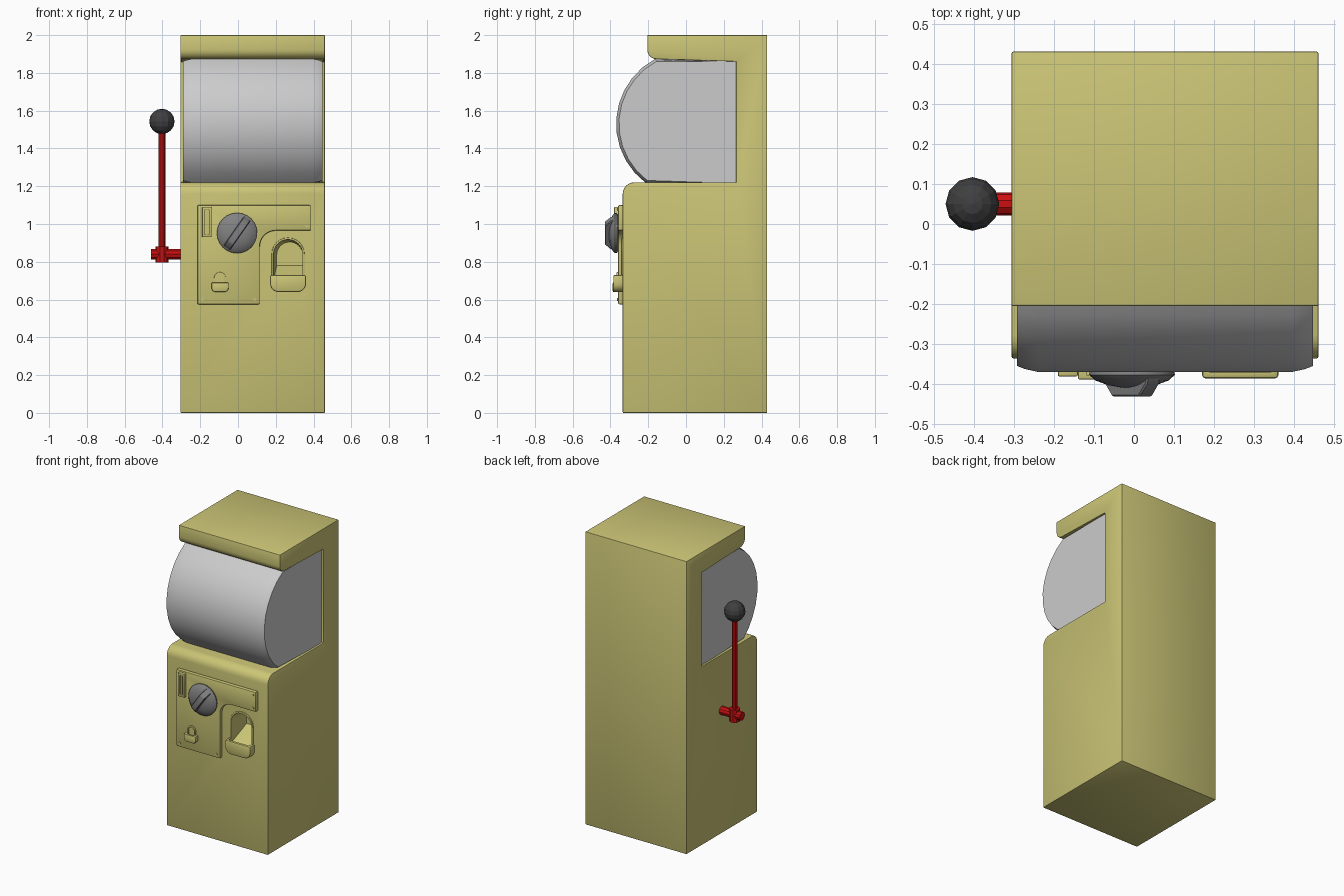
import bpy, bmesh
from math import cos, sin, radians, pi
from mathutils import Matrix, Vector

if "Cube" in bpy.data.objects:
    bpy.data.objects.remove(bpy.data.objects["Cube"])


def material(name, rgb):
    m = bpy.data.materials.new(name)
    m.diffuse_color = (*rgb, 1)
    m.use_nodes = True
    m.node_tree.nodes["Principled BSDF"].inputs["Base Color"].default_value = m.diffuse_color
    return m


YELLOW = material("yellow_paint", (0.60, 0.56, 0.18))
RED = material("red_paint", (0.6, 0.005, 0.005))
DARK = material("dark_grip", (0.05, 0.05, 0.05))
METAL = material("knob_metal", (0.22, 0.22, 0.22))


def arc(cx, cy, r, a0, a1, n):
    return [(cx + r * cos(radians(a0 + (a1 - a0) * i / n)),
             cy + r * sin(radians(a0 + (a1 - a0) * i / n))) for i in range(n + 1)]


def modify(ob, kind, **settings):
    mod = ob.modifiers.new(kind.lower(), kind)
    for k, v in settings.items():
        setattr(mod, k, v)
    bpy.context.view_layer.objects.active = ob
    bpy.ops.object.modifier_apply(modifier=mod.name)


def smooth(ob, angle=32):
    bpy.ops.object.select_all(action='DESELECT')
    ob.select_set(True)
    bpy.context.view_layer.objects.active = ob
    bpy.ops.object.shade_smooth_by_angle(angle=radians(angle))


def loft(name, rings, mat=None, bevel=0, segs=2):
    """Skin equal-length rings of 3D points and cap both ends."""
    bm = bmesh.new()
    loops = [[bm.verts.new(p) for p in ring] for ring in rings]
    n = len(loops[0])
    for a, b in zip(loops, loops[1:]):
        for i in range(n):
            bm.faces.new((a[i], a[(i + 1) % n], b[(i + 1) % n], b[i]))
    bm.faces.new(loops[0])
    bm.faces.new(loops[-1])
    bmesh.ops.recalc_face_normals(bm, faces=bm.faces)
    me = bpy.data.meshes.new(name)
    bm.to_mesh(me)
    bm.free()
    ob = bpy.data.objects.new(name, me)
    bpy.context.collection.objects.link(ob)
    if mat:
        me.materials.append(mat)
    if bevel:
        modify(ob, 'BEVEL', width=bevel, segments=segs, limit_method='ANGLE',
               angle_limit=radians(40))
    smooth(ob)
    return ob


def plate(name, pts, y0, y1, mat=YELLOW, bevel=0, segs=2):
    """Front-facing outline (x, z) given depth along y."""
    return loft(name, [[(x, y, z) for x, z in pts] for y in (y0, y1)], mat, bevel, segs)


def rod(name, p0, p1, r, sides, mat):
    p0, p1 = Vector(p0), Vector(p1)
    q = (p1 - p0).to_track_quat('Z', 'Y')
    rings = [[p + q @ Vector((x, y, 0)) for x, y in arc(0, 0, r, 0, 360, sides)[:-1]]
             for p in (p0, p1)]
    return loft(name, rings, mat)


def cut(cutter, targets):
    for t in targets:
        modify(t, 'BOOLEAN', operation='DIFFERENCE', object=cutter, solver='EXACT')
        smooth(t)
    bpy.data.objects.remove(cutter)


def arch(x0, x1, z0, z1, n=12):
    r = (x1 - x0) / 2
    return [(x0, z0), (x1, z0)] + arc(x0 + r, z1 - r, r, 0, 180, n)


def rect(x0, x1, z0, z1):
    return [(x0, z0), (x1, z0), (x1, z1), (x0, z1)]


def cup(x0, x1, z0, z1, r):
    return [(x1, z1), (x0, z1)] + arc(x0 + r, z0 + r, r, 180, 270, 6) \
        + arc(x1 - r, z0 + r, r, 270, 360, 6)


# Cabinet: base, back column and overhanging cap as one side profile
side = [(0.43, 0), (0.43, 2), (-0.205, 2)] + arc(-0.155, 1.923, 0.05, 180, 270, 6) \
    + [(0.265, 1.86), (0.265, 1.22)] + arc(-0.275, 1.16, 0.06, 90, 180, 6) + [(-0.335, 0)]
cabinet = loft("cabinet", [[(x, y, z) for y, z in side] for x in (-0.305, 0.46)],
               YELLOW, 0.004)

# Bowed display window with chamfered ends
rings = []
for x, r in ((-0.292, 0.375), (-0.272, 0.383), (-0.24, 0.39),
             (0.395, 0.39), (0.427, 0.383), (0.447, 0.375)):
    prof = [(0.268, 1.215), (0.268, 1.862)] + arc(0.02, 1.53, r, 118, 233, 10)
    rings.append([(x, y, max(z, 1.215)) for y, z in prof])
loft("display_window", rings)

# L-shaped control panel with a curved inner corner
outline = [(-0.215, 0.575), (0.115, 0.575)] + arc(0.2, 0.88, 0.085, 180, 90, 8) \
    + [(0.385, 0.965), (0.385, 1.10), (-0.215, 1.10)]
plate("control_panel", outline, -0.33, -0.36, bevel=0.007)
for i, (x, z) in enumerate(((-0.188, 0.6), (0.088, 0.6), (0.365, 1.078), (0.365, 0.988))):
    rod(f"panel_screw_{i + 1}", (x, -0.355, z), (x, -0.364, z), 0.008, 10, YELLOW)

# Coin slot
slot = plate("coin_slot", rect(-0.19, -0.14, 0.93, 1.09), -0.355, -0.38, bevel=0.004)
cut(plate("slot_cutter", rect(-0.177, -0.153, 0.945, 1.075), -0.37, -0.4), [slot])
plate("slot_rib", rect(-0.169, -0.161, 0.945, 1.075), -0.365, -0.376)

# Turning knob with a slanted grip
KX, KZ = -0.005, 0.952
knob = [[(KX + x, y, KZ + z) for x, z in arc(0, 0, r, 0, 360, 24)[:-1]]
        for y, r in ((-0.355, 0.09), (-0.366, 0.105), (-0.376, 0.107), (-0.39, 0.092),
                     (-0.402, 0.06), (-0.408, 0.025))]
loft("knob", knob, METAL)
grip_side = [(-0.098, -0.38), (-0.09, -0.4), (-0.06, -0.43), (0.06, -0.43),
             (0.09, -0.4), (0.098, -0.38)]
turn = Matrix.Translation((KX, 0, KZ)) @ Matrix.Rotation(radians(-55), 4, 'Y')
loft("knob_grip", [[turn @ Vector((u, y, w)) for u, y in grip_side]
                   for w in (-0.021, 0.021)], METAL, 0.004, 1)

# Coin return: small arched door with a cup
door = plate("coin_return_door", arch(-0.127, -0.065, 0.67, 0.745), -0.355, -0.369,
             bevel=0.004)
small_cup = plate("coin_return_cup", cup(-0.14, -0.05, 0.64, 0.69, 0.022), -0.355, -0.388,
                  bevel=0.005)
cut(plate("return_cutter", arch(-0.118, -0.074, 0.66, 0.737), -0.362, -0.377),
    [door, small_cup])

# Prize chute: arched frame, catching cup and tapered recess
frame = plate("chute_frame", arch(0.178, 0.352, 0.68, 0.928), -0.33, -0.343, bevel=0.004)
big_cup = plate("chute_cup", cup(0.17, 0.36, 0.64, 0.73, 0.045), -0.33, -0.385, bevel=0.008)
mouth = [[(x, y, z) for x, z in arch(*dims)] for y, dims in
         ((-0.371, (0.188, 0.342, 0.69, 0.918)), (-0.335, (0.188, 0.342, 0.70, 0.918)),
          (-0.20, (0.205, 0.342, 0.78, 0.905)))]
cut(loft("chute_cutter", mouth, YELLOW), [cabinet, frame, big_cup])

# Side lever
LX, LY, LZ = -0.403, 0.05, 0.84
rod("lever_axle", (-0.46, LY, LZ), (-0.30, LY, LZ), 0.029, 10, RED)
rod("lever_hub", (LX, LY, 0.795), (LX, LY, 0.88), 0.034, 10, RED)
rod("lever_arm", (LX, LY, LZ), (LX, LY, 1.52), 0.018, 10, RED)
bpy.ops.mesh.primitive_uv_sphere_add(segments=12, ring_count=8, radius=0.067,
                                     location=(LX, LY, 1.543))
ball = bpy.context.object
ball.name = "lever_ball"
ball.data.materials.append(DARK)
